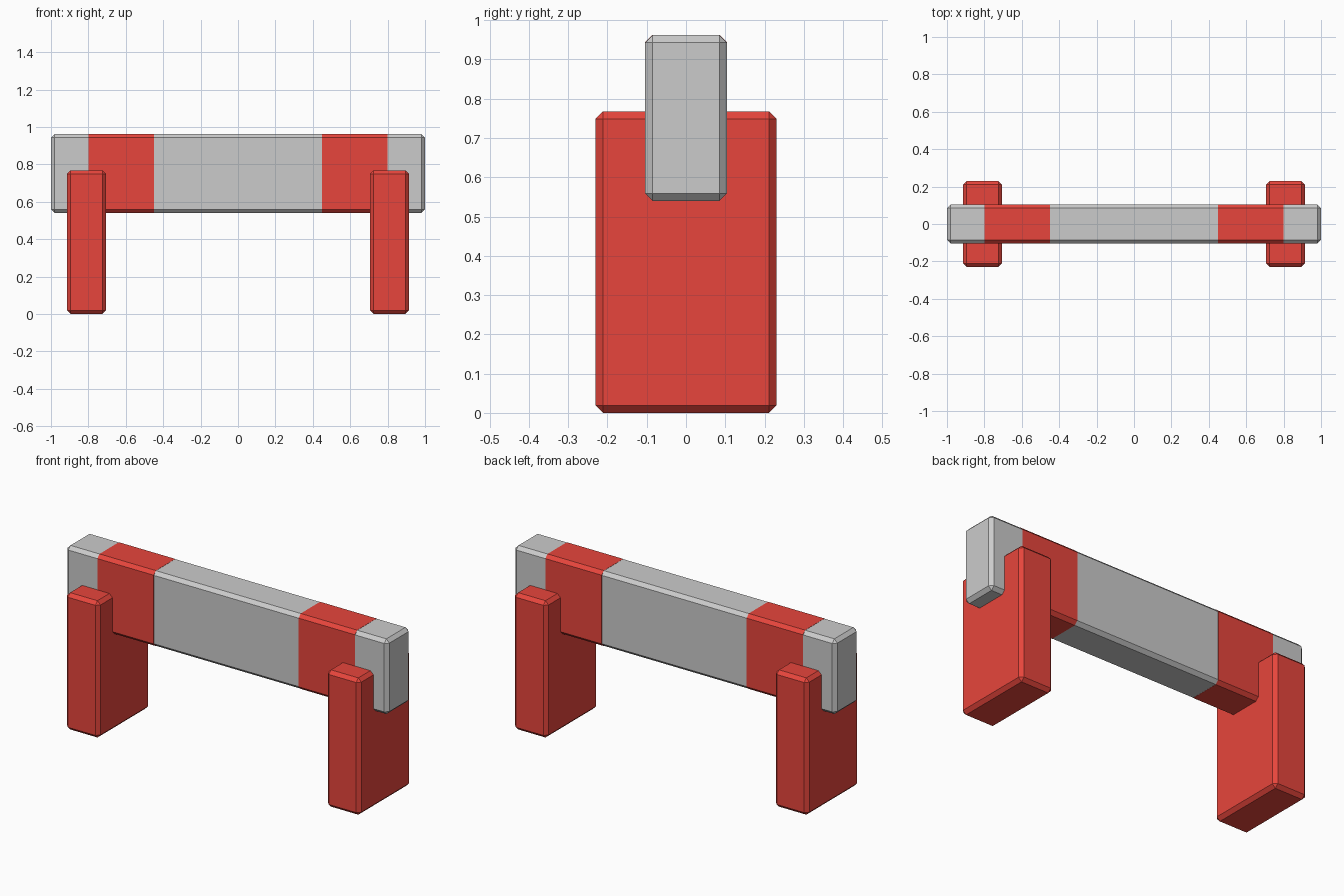
import bpy, bmesh

if "Cube" in bpy.data.objects:
    bpy.data.objects.remove(bpy.data.objects["Cube"])

red = bpy.data.materials.new("red_paint")
red.diffuse_color = (0.8, 0.06, 0.045, 1)
red.use_nodes = True
red.node_tree.nodes["Principled BSDF"].inputs["Base Color"].default_value = red.diffuse_color
BEVEL = 0.019


def block(name, center, size, mat=None, long_edges_only=False):
    """Box with chamfered edges; optionally only the edges running along x."""
    bm = bmesh.new()
    bmesh.ops.create_cube(bm, size=1)
    for v in bm.verts:
        v.co = [c + p * s for c, p, s in zip(center, v.co, size)]
    edges = [e for e in bm.edges if not long_edges_only
             or abs(e.verts[0].co.x - e.verts[1].co.x) > 0.01]
    bmesh.ops.bevel(bm, geom=edges, offset=BEVEL, segments=1,
                    profile=0.5, affect='EDGES')
    mesh = bpy.data.meshes.new(name)
    bm.to_mesh(mesh)
    bm.free()
    obj = bpy.data.objects.new(name, mesh)
    bpy.context.collection.objects.link(obj)
    if mat:
        mesh.materials.append(mat)
    return obj


# Horizontal beam
block("beam", (0, 0, 0.751), (2.0, 0.208, 0.422))

for side, s in (("left", -1), ("right", 1)):
    # Upright foot straddling the beam
    block(side + "_foot", (s * 0.81, 0, 0.384), (0.208, 0.46, 0.768), red)
    # Painted stripe wrapped around the beam, a hair proud of it
    block(side + "_stripe", (s * 0.625, 0, 0.751), (0.35, 0.2096, 0.4236),
          red, long_edges_only=True)
